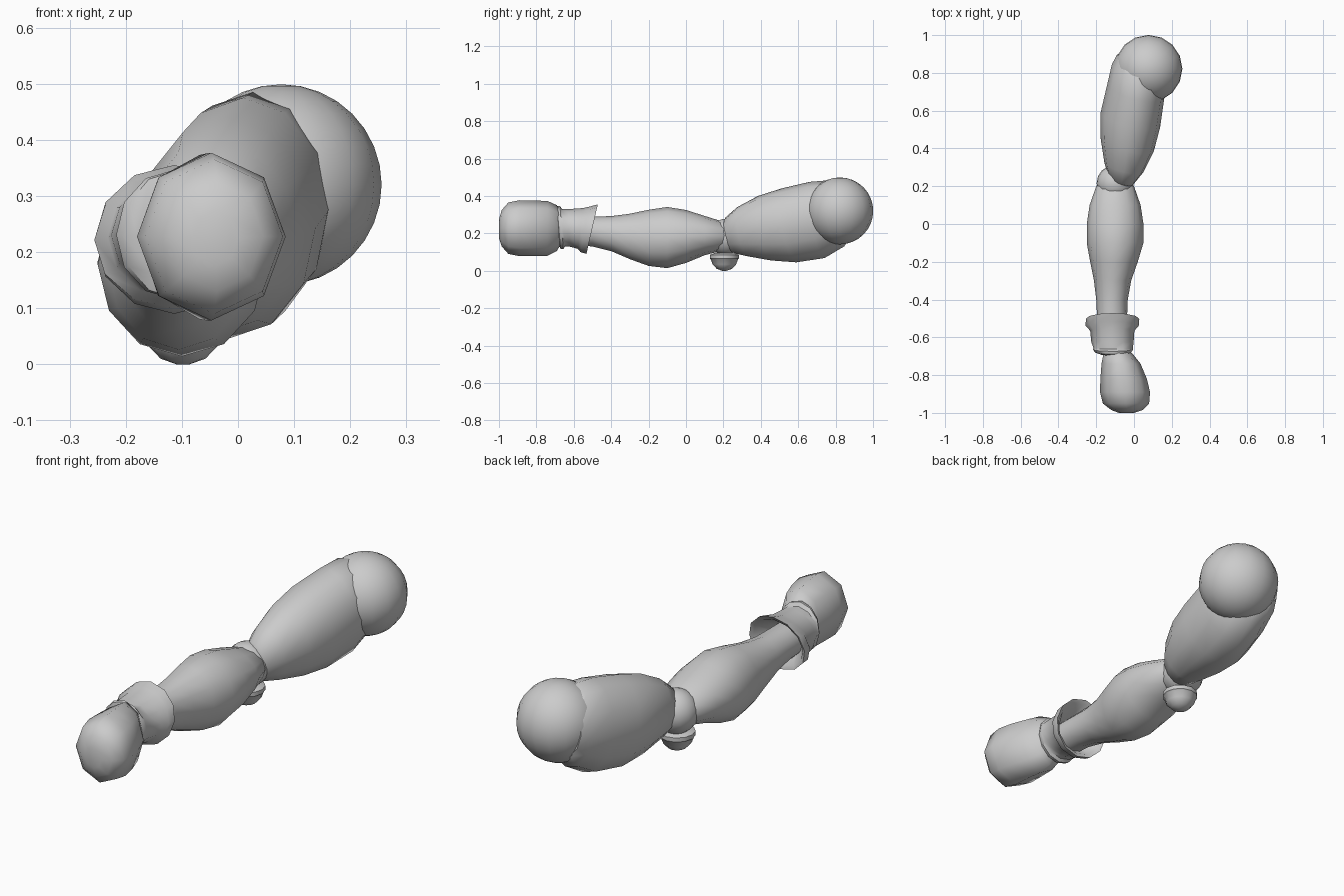
import bpy, bmesh
from math import sin, cos, tau, radians


def finish(name, bm, angle):
    bmesh.ops.recalc_face_normals(bm, faces=bm.faces)
    mesh = bpy.data.meshes.new(name)
    bm.to_mesh(mesh)
    bm.free()
    ob = bpy.data.objects.new(name, mesh)
    bpy.context.collection.objects.link(ob)
    bpy.ops.object.select_all(action='DESELECT')
    ob.select_set(True)
    bpy.context.view_layer.objects.active = ob
    bpy.ops.object.shade_smooth_by_angle(angle=radians(angle))
    return ob


def loft(name, rings, sides=12, shear_x=0.0, shear_z=None, axis='Y', angle=60):
    """Skin rings given as (position, a min, a max, b min, b max[, tilt])."""
    bm = bmesh.new()
    loops = []
    for t, a0, a1, b0, b1, *tilt in rings:
        kz = tilt[0] if tilt else (shear_z or 0.0)
        loop = []
        for i in range(sides):
            ang = tau * i / sides
            da, db = (a1 - a0) / 2 * cos(ang), (b1 - b0) / 2 * sin(ang)
            a, b = (a0 + a1) / 2 + da, (b0 + b1) / 2 + db
            p = t + shear_x * da + kz * db
            loop.append(bm.verts.new((a, p, b) if axis == 'Y' else (a, b, p)))
        loops.append(loop)
    for l0, l1 in zip(loops, loops[1:]):
        for i in range(sides):
            j = (i + 1) % sides
            bm.faces.new((l0[i], l0[j], l1[j], l1[i]))
    bm.faces.new(loops[0])
    bm.faces.new(loops[-1])
    return finish(name, bm, angle)


def ball(name, centre, radius, segs, rings):
    bm = bmesh.new()
    bmesh.ops.create_uvsphere(bm, u_segments=segs, v_segments=rings, radius=radius)
    bmesh.ops.translate(bm, verts=bm.verts, vec=centre)
    return finish(name, bm, 60)


# Ball joints
ball("shoulder_ball", (0.077, 0.822, 0.32), 0.179, 16, 16)
ball("elbow_ball", (-0.1, 0.215, 0.18), 0.098, 16, 12)

# Upper arm, tilted towards the shoulder
loft("upper_arm", [
    (0.205, -0.09, -0.03, 0.15, 0.23),
    (0.230, -0.135, 0.00, 0.095, 0.285),
    (0.300, -0.157, 0.05, 0.078, 0.340),
    (0.420, -0.177, 0.105, 0.055, 0.40),
    (0.550, -0.177, 0.138, 0.045, 0.44),
    (0.700, -0.142, 0.160, 0.068, 0.475),
    (0.810, -0.117, 0.170, 0.13, 0.485),
    (0.870, -0.09, 0.12, 0.20, 0.44),
], shear_x=-0.25, shear_z=-0.2)

# Forearm, bulging in the middle and thin at the wrist
loft("forearm", [
    (0.23, -0.17, -0.03, 0.13, 0.24),
    (0.20, -0.20, 0.00, 0.11, 0.262),
    (0.10, -0.235, 0.035, 0.083, 0.293),
    (0.00, -0.25, 0.05, 0.042, 0.325),
    (-0.10, -0.25, 0.05, 0.014, 0.341),
    (-0.20, -0.232, 0.02, 0.026, 0.326),
    (-0.30, -0.212, -0.015, 0.062, 0.305),
    (-0.40, -0.20, -0.033, 0.105, 0.292),
    (-0.50, -0.195, -0.037, 0.13, 0.29),
    (-0.62, -0.195, -0.037, 0.14, 0.29),
])

# Elbow guard, a shallow cup with a rim
cup = [(0.0, 0.012), (0.010, 0.04), (0.034, 0.063), (0.062, 0.073),
       (0.066, 0.078), (0.085, 0.078), (0.094, 0.055), (0.10, 0.01)]
loft("elbow_guard", [(z, -0.098 - r, -0.098 + r, 0.205 - r, 0.205 + r) for z, r in cup],
     axis='Z', angle=40)

# Glove cuff with an open flared rim
loft("glove_cuff", [
    (-0.58, -0.19, -0.04, 0.15, 0.29, 0.0),
    (-0.51, -0.24, 0.012, 0.108, 0.337, 0.23),
    (-0.502, -0.255, 0.028, 0.09, 0.355, 0.23),
    (-0.54, -0.256, 0.025, 0.10, 0.343, 0.2),
    (-0.565, -0.232, 0.002, 0.117, 0.335, 0.12),
    (-0.625, -0.226, -0.002, 0.13, 0.33, 0.0),
    (-0.655, -0.215, -0.006, 0.13, 0.33, -0.08),
    (-0.665, -0.217, -0.006, 0.115, 0.347, -0.08),
    (-0.68, -0.207, -0.014, 0.117, 0.345, -0.08),
    (-0.69, -0.18, -0.04, 0.15, 0.31, -0.08),
], angle=40)

# Fist
loft("fist", [
    (-0.66, -0.12, -0.04, 0.16, 0.30),
    (-0.69, -0.162, -0.005, 0.105, 0.35),
    (-0.74, -0.172, 0.035, 0.08, 0.373),
    (-0.82, -0.178, 0.068, 0.078, 0.376),
    (-0.89, -0.18, 0.085, 0.078, 0.377),
    (-0.95, -0.165, 0.08, 0.09, 0.365),
    (-0.985, -0.12, 0.045, 0.13, 0.325),
    (-1.0, -0.08, 0.0, 0.175, 0.275),
], sides=8)
